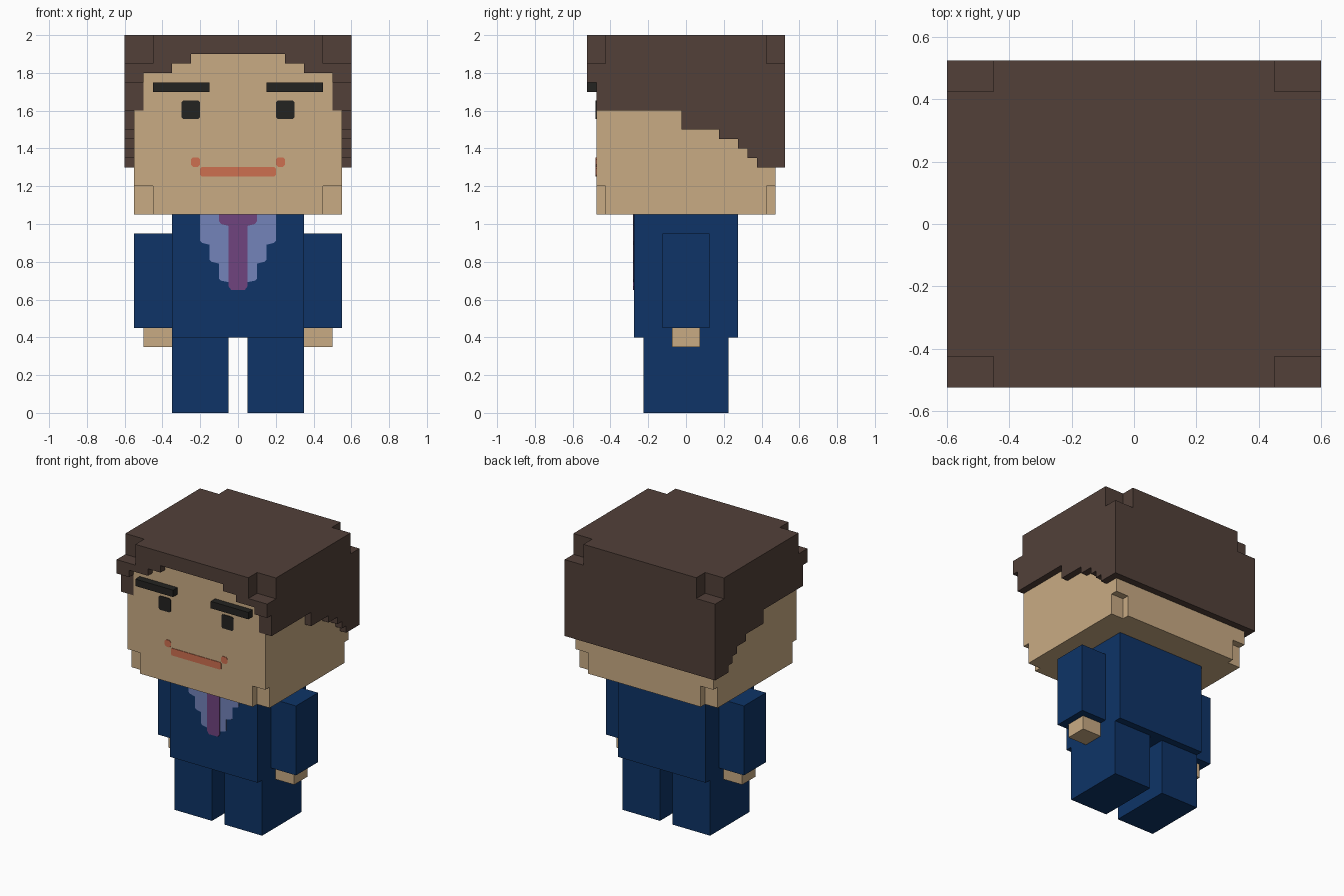
import bpy, bmesh
from mathutils import Vector

if "Cube" in bpy.data.objects:
    bpy.data.objects.remove(bpy.data.objects["Cube"])


def srgb(*c):
    f = lambda v: v / 12.92 if v <= 0.04045 else ((v + 0.055) / 1.055) ** 2.4
    return [f(v / 255) for v in c] + [1.0]


def material(name, *c):
    m = bpy.data.materials.new(name)
    m.diffuse_color = srgb(*c)
    m.use_nodes = True
    m.node_tree.nodes["Principled BSDF"].inputs["Base Color"].default_value = m.diffuse_color
    return m


SKIN = material("skin", 201, 171, 132)
HAIR = material("dark brown hair", 82, 64, 57)
SUIT = material("navy suit", 14, 52, 103)
SHIRT = material("pale blue shirt", 115, 131, 186)
TIE = material("purple tie", 112, 67, 127)
MOUTH = material("coral mouth", 206, 112, 80)
BLACK = material("near black", 36, 35, 33)


def finish(bm, name, mat):
    me = bpy.data.meshes.new(name)
    bmesh.ops.recalc_face_normals(bm, faces=bm.faces[:])
    bm.to_mesh(me)
    bm.free()
    me.materials.append(mat)
    ob = bpy.data.objects.new(name, me)
    bpy.context.collection.objects.link(ob)
    return ob


def box(name, mat, x0, x1, y0, y1, z0, z1):
    bm = bmesh.new()
    bmesh.ops.create_cube(bm, size=1)
    for v in bm.verts:
        v.co = (x1 if v.co.x > 0 else x0, y1 if v.co.y > 0 else y0,
                z1 if v.co.z > 0 else z0)
    return finish(bm, name, mat)


def pair(name, mat, x0, x1, *rest):
    box("right_" + name, mat, x0, x1, *rest)
    box("left_" + name, mat, -x1, -x0, *rest)


def plate(name, mat, pts, y, thick=0.004):
    """Thin front-facing plate from an x,z outline."""
    bm = bmesh.new()
    f = bm.faces.new([bm.verts.new((x, y + 0.002, z)) for x, z in pts])
    r = bmesh.ops.extrude_face_region(bm, geom=[f])
    for v in r["geom"]:
        if isinstance(v, bmesh.types.BMVert):
            v.co.y -= thick + 0.002
    return finish(bm, name, mat)


def cut_rect(x, z, w, h, c):
    """Rectangle outline with clipped corners, centred at x,z."""
    q = [(w, h - c), (w - c, h), (c - w, h), (-w, h - c),
         (-w, c - h), (c - w, -h), (w - c, -h), (w, c - h)]
    return [(x + a, z + b) for a, b in q]


def mirrored(half):
    return half + [(-x, z) for x, z in reversed(half) if x]


# Head blocks: decide for each 0.05 cell whether it is hair, skin or empty
def step(v, stairs, last):
    return next((z for lim, z in stairs if v < lim), last)


def cell_kind(x, y, z):
    ax, ay = abs(x), abs(y)
    if ax > 0.6 or ay > 0.525 or z > 2 or z < 1.05:
        return None
    if ax > 0.45 and ay > 0.425 and (z > 1.85 or z < 1.2):
        return None                                   # notched corners
    if y < -0.475:                                    # fringe
        low = step(ax, [(0.25, 1.9), (0.35, 1.85), (0.5, 1.8)], 1.75)
    elif y > 0.475:                                   # back of the hair
        low = 1.3
    elif ax > 0.55:                                   # stepped sides
        low = step(y, [(-0.025, 1.6), (0.175, 1.5), (0.275, 1.45),
                       (0.325, 1.4), (0.375, 1.35)], 1.3)
    elif ax > 0.5:
        low = 1.6
    else:
        low = 1.8 if ax > 0.35 else 1.9
    if z > low:
        return "hair"
    return "head" if ax < 0.55 and ay < 0.475 else None


def build_cells(kind, mat):
    bm = bmesh.new()
    s = 0.05
    for i in range(24):
        for j in range(21):
            for k in range(19):
                c = Vector((-0.575 + i * s, -0.5 + j * s, 1.075 + k * s))
                if cell_kind(*c) != kind:
                    continue
                for axis in range(3):
                    for sign in (-1, 1):
                        n = Vector((0, 0, 0))
                        n[axis] = sign
                        if cell_kind(*(c + n * s)):
                            continue
                        u = Vector((0, 0, 0))
                        u[(axis + 1) % 3] = 1
                        w = n.cross(u)
                        bm.faces.new([bm.verts.new(c + (n + u * a + w * b) * s / 2)
                                      for a, b in ((1, 1), (-1, 1), (-1, -1), (1, -1))])
    bmesh.ops.remove_doubles(bm, verts=bm.verts[:], dist=0.001)
    bmesh.ops.dissolve_limit(bm, angle_limit=0.02, verts=bm.verts[:], edges=bm.edges[:])
    me = bpy.data.meshes.new(kind)
    bm.to_mesh(me)
    bm.free()
    me.materials.append(mat)
    bpy.context.collection.objects.link(bpy.data.objects.new(kind, me))


build_cells("head", SKIN)
build_cells("hair", HAIR)

# Face
FACE = -0.475
pair("eyebrow", BLACK, 0.15, 0.45, -0.525, FACE, 1.70, 1.75)
for side, sx in (("right", 1), ("left", -1)):
    plate(side + "_eye", BLACK, cut_rect(sx * 0.25, 1.605, 0.048, 0.05, 0.01), FACE)
    plate(side + "_mouth_corner", MOUTH, cut_rect(sx * 0.225, 1.328, 0.025, 0.025, 0.012), FACE)
plate("mouth", MOUTH, cut_rect(0, 1.277, 0.2, 0.026, 0.008), FACE)

# Body, arms, hands and legs
box("jacket", SUIT, -0.35, 0.35, -0.275, 0.275, 0.4, 1.05)
pair("sleeve", SUIT, 0.35, 0.55, -0.125, 0.125, 0.45, 0.95)
pair("hand", SKIN, 0.35, 0.5, -0.075, 0.075, 0.35, 0.45)
pair("leg", SUIT, 0.05, 0.35, -0.225, 0.225, 0.0, 0.4)

# Shirt opening and tie
plate("shirt", SHIRT, mirrored([(0.2, 1.05), (0.2, 0.91), (0.19, 0.9), (0.15, 0.89),
                                (0.15, 0.81), (0.14, 0.8), (0.1, 0.79), (0.1, 0.71),
                                (0.09, 0.7), (0.04, 0.69)]), -0.275, 0.003)
plate("tie", TIE, mirrored([(0.1, 1.05), (0.1, 1.015), (0.09, 1.0), (0.05, 0.99),
                            (0.05, 0.67), (0.035, 0.65)]), -0.275, 0.006)
